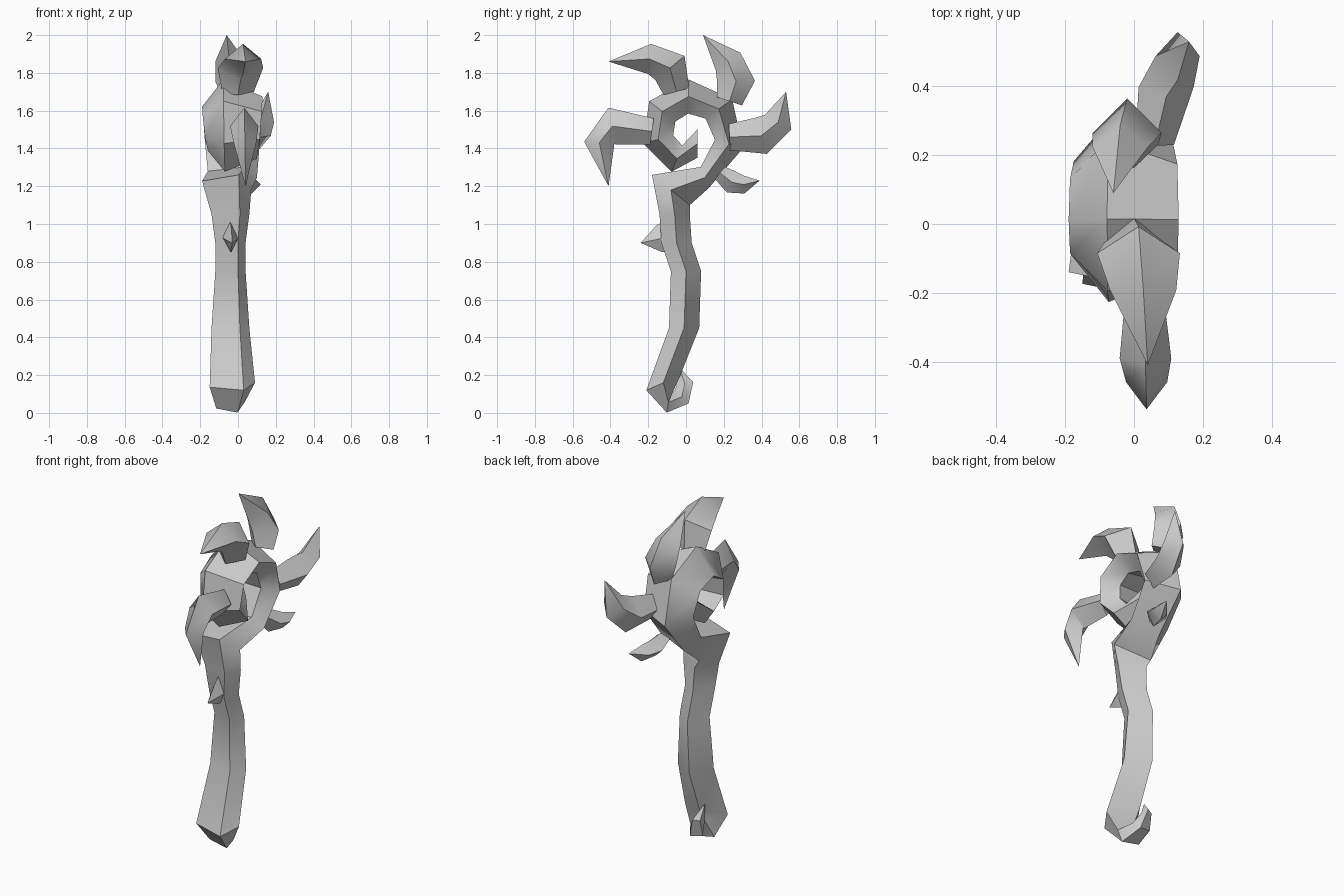
import bpy
import bmesh
from math import sin, cos, pi, radians
from mathutils import Vector

cube = bpy.data.objects.get("Cube")
if cube:
    bpy.data.objects.remove(cube, do_unlink=True)

shade = 0.6
grey = bpy.data.materials.new("stone grey")
grey.use_nodes = True
grey.diffuse_color = (shade, shade, shade, 1)
grey.node_tree.nodes["Principled BSDF"].inputs["Base Color"].default_value = grey.diffuse_color

# Cross-sections: (share of the way from near to far edge, share of half width)
SKEWED = [(0, 0.5), (0.5, 1), (1, -0.3), (0.2, -1)]
DIAMOND = [(0, 0), (0.5, 1), (1, 0), (0.5, -1)]


def point(y, z):
    return Vector((0, y, z))


def polar(centre, degrees, radius):
    angle = radians(degrees)
    return centre + radius * point(cos(angle), sin(angle))


def loft(name, section, stations):
    """Join four-sided rings; a station is near edge, far edge, centre x, half width."""
    bm = bmesh.new()
    rings = []
    for near, far, middle, width in stations:
        ring = []
        for along, across in section:
            position = near.lerp(far, along)
            position.x = middle + across * width
            ring.append(bm.verts.new(position))
        rings.append(ring)
    for lower, upper in zip(rings, rings[1:]):
        for i in range(4):
            j = (i + 1) % 4
            bm.faces.new((lower[i], lower[j], upper[j], upper[i]))
    bm.faces.new(rings[0])
    bm.faces.new(rings[-1])
    bmesh.ops.remove_doubles(bm, verts=bm.verts, dist=0.001)
    bmesh.ops.recalc_face_normals(bm, faces=bm.faces)
    mesh = bpy.data.meshes.new(name)
    bm.to_mesh(mesh)
    bm.free()
    mesh.materials.append(grey)
    obj = bpy.data.objects.new(name, mesh)
    bpy.context.collection.objects.link(obj)
    bpy.ops.object.select_all(action="DESELECT")
    obj.select_set(True)
    bpy.context.view_layer.objects.active = obj
    bpy.ops.object.shade_smooth_by_angle(angle=radians(45))


def thorn(name, base, elbow, tip, sideways, size=1, breadth=1):
    """A bent spike: the elbow is cut by two rings square to the path."""
    base, elbow, tip = point(*base), point(*elbow), point(*tip)
    path = [base, elbow.lerp(base, 0.3), elbow.lerp(tip, 0.3), tip]
    start, end = sideways
    stations = []
    for i, thickness in enumerate((0.07, 0.1, 0.08, 0)):
        tangent = (path[min(i + 1, 3)] - path[max(i - 1, 0)]).normalized()
        reach = thickness * size
        side = tangent.cross(Vector((1, 0, 0))) * reach
        middle = start + (end - start) * i / 3
        stations.append((path[i] - side, path[i] + side, middle, reach * breadth))
    loft(name, DIAMOND, stations)


# Hooked foot, curling from its pointed end round to the shaft
stations = []
foot = point(-0.08, 0.14)
for i in range(4):
    angle = 66 - 55 * i
    outside = polar(foot, angle, 0.11 + 0.01 * i)
    inside = polar(foot, angle, 0.03) if i else outside
    stations.append((outside, inside, -0.1 + 0.02 * i, 0.025 * i))
stations.append((point(-0.21, 0.12), point(-0.03, 0.2), -0.03, 0.12))

# Gently bent shaft, slimmest near its middle
half = point(0.08, 0)
for y, z, width in ((-0.01, 0.45, 0.1), (0, 0.75, 0.08), (-0.05, 0.9, 0.08), (-0.06, 1.05, 0.1)):
    middle = point(y, z)
    stations.append((middle - half, middle + half, -0.04, width))
stations.append((point(-0.18, 1.26), point(0.02, 1.1), -0.06, 0.13))

# Spiral head, tightening as it turns
head = point(0.01, 1.49)
for i in range(7):
    turn = i / 6
    angle = 53 * i - 70
    inside = polar(head, angle, 0.08 + 0.12 * (1 - turn) ** 3)
    outside = polar(head, angle, 0.32 - 0.09 * turn)
    stations.append((inside, outside, -0.03, 0.13 + 0.03 * sin(pi * turn)))
stations.append((point(0.06, 1.5), point(0.06, 1.35), -0.04, 0.05))
loft("staff", SKEWED, stations)

# Curved thorns around the head, and the spur on the shaft
thorn("top_front_thorn", (-0.05, 1.7), (-0.1, 1.88), (-0.41, 1.86), (0, 0.04), 1, 1.2)
thorn("top_back_thorn", (0.23, 1.65), (0.28, 1.8), (0.09, 2), (0, -0.06))
thorn("back_thorn", (0.23, 1.46), (0.47, 1.47), (0.53, 1.7), (0.06, 0.16), 1, 0.8)
thorn("lower_back_thorn", (0.18, 1.27), (0.27, 1.2), (0.39, 1.23), (0.02, 0.1), 0.6)
thorn("front_thorn", (-0.18, 1.49), (-0.48, 1.53), (-0.41, 1.2), (0.03, 0.04), 1, 0.75)
thorn("shaft_spur", (-0.04, 0.95), (-0.1, 0.93), (-0.24, 0.9), (-0.05, -0.03), 0.9, 0.5)
